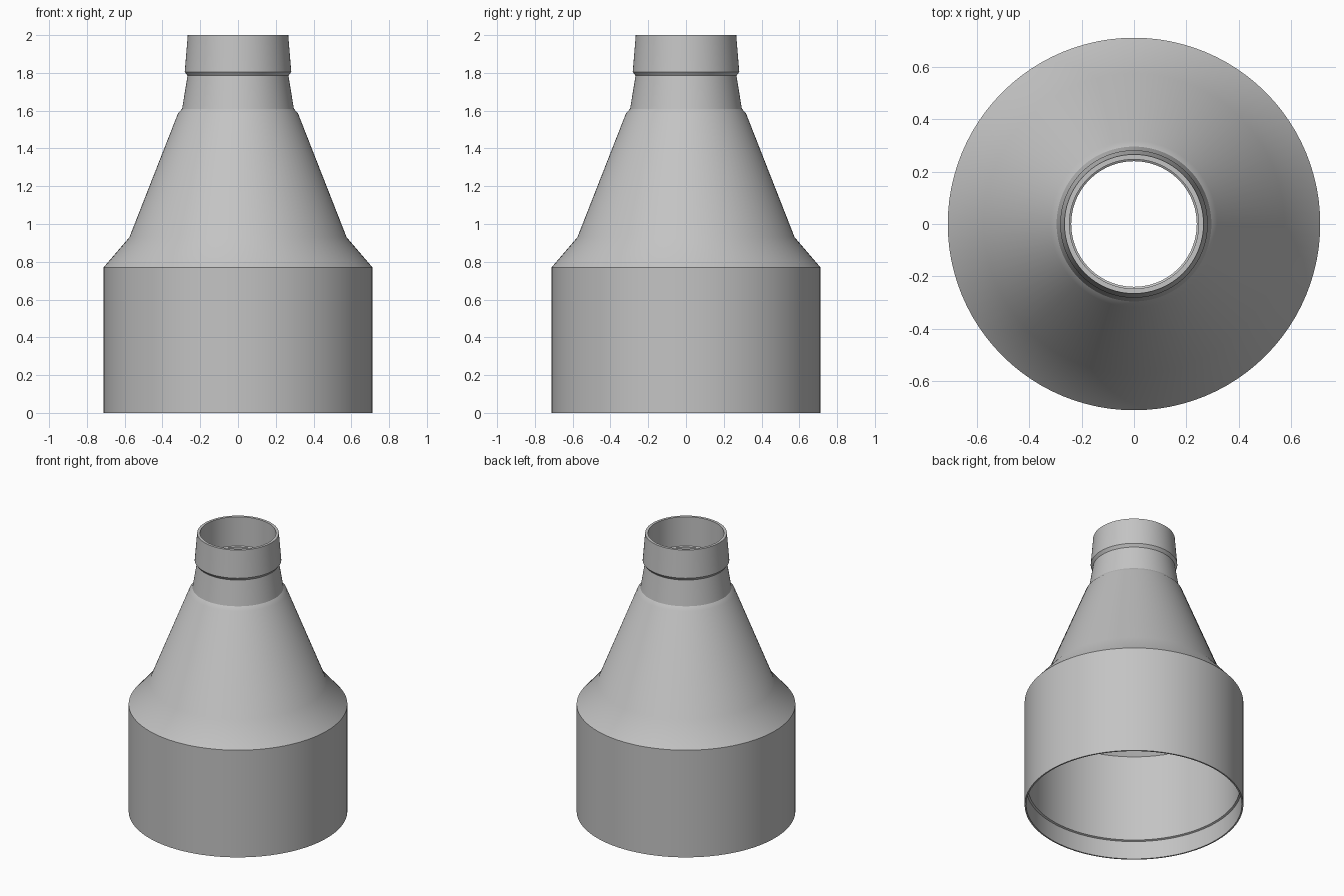
import bpy, bmesh, math

if "Cube" in bpy.data.objects:
    bpy.data.objects.remove(bpy.data.objects["Cube"])

SEGMENTS = 96

# Closed wall section (radius, height): outer skin upward, then bore downward
PROFILE = [
    (0.712, 0.0), (0.712, 0.77),                    # base sleeve
    (0.575, 0.93), (0.318, 1.585), (0.296, 1.61),   # shoulder and cone
    (0.267, 1.785), (0.282, 1.805), (0.266, 2.0),   # neck and collar
    (0.247, 2.0), (0.247, 1.79), (0.24, 1.785),     # collar bore with seat
    (0.24, 1.73), (0.27, 1.60), (0.295, 1.575),     # neck bore
    (0.553, 0.92), (0.69, 0.76),                    # inside of cone
    (0.69, 0.135), (0.702, 0.13), (0.702, 0.0),     # socket step at the bottom
]


def lathe(name, profile, material):
    bm = bmesh.new()
    rings = []
    for i in range(SEGMENTS):
        a = 2 * math.pi * i / SEGMENTS
        rings.append([bm.verts.new((r * math.cos(a), r * math.sin(a), z))
                      for r, z in profile])
    n = len(profile)
    for i in range(SEGMENTS):
        a, b = rings[i], rings[(i + 1) % SEGMENTS]
        for j in range(n):
            k = (j + 1) % n
            bm.faces.new((a[j], b[j], b[k], a[k]))
    bmesh.ops.recalc_face_normals(bm, faces=bm.faces)
    mesh = bpy.data.meshes.new(name)
    bm.to_mesh(mesh)
    bm.free()
    mesh.materials.append(material)
    obj = bpy.data.objects.new(name, mesh)
    bpy.context.collection.objects.link(obj)
    bpy.context.view_layer.objects.active = obj
    obj.select_set(True)
    bpy.ops.object.shade_smooth_by_angle(angle=math.radians(25))
    return obj


grey = bpy.data.materials.new("plain grey")
grey.diffuse_color = (0.55, 0.55, 0.55, 1)
grey.use_nodes = True
grey.node_tree.nodes["Principled BSDF"].inputs["Base Color"].default_value = grey.diffuse_color

lathe("reducer_body", PROFILE, grey)
